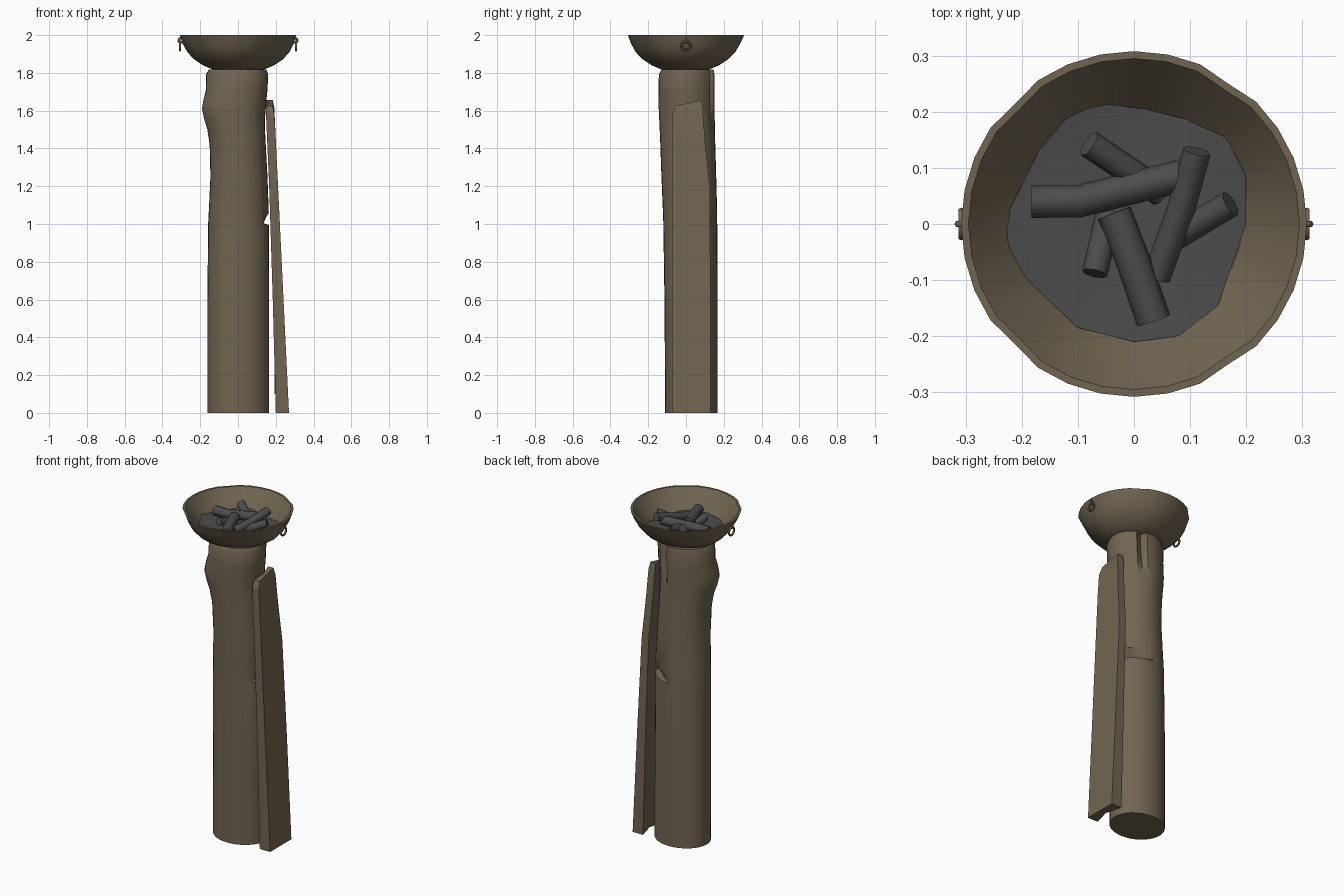
import bpy, bmesh, math, random
from mathutils import Vector

if "Cube" in bpy.data.objects:
    bpy.data.objects.remove(bpy.data.objects["Cube"])

random.seed(4)
TAU = 2 * math.pi


def material(name, rgb):
    m = bpy.data.materials.new(name)
    m.diffuse_color = (*rgb, 1)
    m.use_nodes = True
    m.node_tree.nodes["Principled BSDF"].inputs["Base Color"].default_value = m.diffuse_color
    return m


BROWN = material("weathered_brown", (0.165, 0.130, 0.083))
COAL = material("charcoal_grey", (0.073, 0.073, 0.075))


def loft(name, rings, mat, smooth=35, caps=(True, True)):
    """Skin a list of equal-length point rings, optionally capping the ends."""
    bm = bmesh.new()
    vs = [[bm.verts.new(p) for p in r] for r in rings]
    n = len(rings[0])
    for a, b in zip(vs, vs[1:]):
        for i in range(n):
            j = (i + 1) % n
            bm.faces.new((a[i], a[j], b[j], b[i]))
    if caps[0]:
        bm.faces.new(vs[0][::-1])
    if caps[1]:
        bm.faces.new(vs[-1])
    bmesh.ops.recalc_face_normals(bm, faces=bm.faces)
    me = bpy.data.meshes.new(name)
    bm.to_mesh(me)
    bm.free()
    me.materials.append(mat)
    ob = bpy.data.objects.new(name, me)
    bpy.context.collection.objects.link(ob)
    if smooth:
        bpy.ops.object.select_all(action='DESELECT')
        ob.select_set(True)
        bpy.context.view_layer.objects.active = ob
        bpy.ops.object.shade_smooth_by_angle(angle=math.radians(smooth))
    return ob


def angle_gap(a, b):
    return abs((a - b + 180) % 360 - 180)


# Trunk: z, left x, right x, front y, back y, bulge, crack depth, notch depth
trunk_rows = [
    (0.00, -.162, .165, -.110, .168, 0, 0, 0),
    (0.60, -.162, .165, -.114, .168, 0, 0, 0),
    (0.995, -.158, .164, -.120, .166, 0, 0, 0),
    (1.005, -.158, .164, -.120, .166, 0, 0, .05),
    (1.06, -.155, .163, -.122, .165, 0, 0, 0),
    (1.25, -.146, .156, -.130, .160, 0, 0, 0),
    (1.42, -.150, .147, -.136, .155, 0, 0, 0),
    (1.50, -.155, .143, -.139, .153, .010, .0, 0),
    (1.56, -.160, .143, -.141, .152, .026, .012, 0),
    (1.61, -.163, .147, -.143, .151, .034, .02, 0),
    (1.66, -.165, .151, -.144, .151, .022, .03, 0),
    (1.71, -.166, .156, -.145, .151, .005, .035, 0),
    (1.79, -.170, .160, -.144, .151, 0, .04, 0),
    (1.818, -.155, .150, -.130, .146, 0, .04, 0),
]
N = 32
rings = []
for z, x0, x1, y0, y1, bulge, crack, notch in trunk_rows:
    ring = []
    for i in range(N):
        deg = 360 * i / N
        a = math.radians(deg)
        k = 1 + (bulge * math.exp(-(angle_gap(deg, 200) / 40) ** 2)) / .16
        if i == 6:
            k -= crack / .16
        k -= notch / .16 * max(0, math.cos(math.radians(angle_gap(deg, 27) * 1.4))) \
            * (angle_gap(deg, 27) < 65)
        ring.append(((x0 + x1) / 2 + (x1 - x0) / 2 * k * math.cos(a),
                     (y0 + y1) / 2 + (y1 - y0) / 2 * k * math.sin(a), z))
    rings.append(ring)
loft("trunk", rings, BROWN)

# Leaning slab with a hollowed inner face: z, inner x, outer x, front y, back y
slab_rows = [
    (0.00, .200, .270, -.075, .130),
    (0.60, .184, .241, -.075, .130),
    (1.20, .165, .212, -.075, .126),
    (1.45, .154, .200, -.075, .100),
    (1.60, .148, .192, -.073, .088),
    (1.64, .148, .184, -.055, .080),
]
rings = []
for z, xi, xo, y0, y1 in slab_rows:
    pts = [(xo, y0), (xo, y1), (xi, y1), (xi + (xo - xi) * .4, (y0 + y1) / 2), (xi, y0)]
    tilt = .22 if z > 1.5 else 0
    rings.append([(x, y, z + tilt * (y - .01)) for x, y in pts])
loft("leaning_slab", rings, BROWN, smooth=20)

# Small grey chock between slab and trunk
loft("chock", [[(x, y, z) for x, y in ((.194, -.06), (.208, -.06), (.208, .0), (.194, .0))]
               for z in (.10, .25)], COAL, smooth=0)

# Beaten bowl: radius, height, dent amount (outside up, over the rim, inside down)
bowl_rows = [(.125, 1.817, .06), (.180, 1.840, .04), (.228, 1.872, .03), (.265, 1.910, .02),
             (.290, 1.955, .012), (.308, 2.0, 0), (.295, 2.0, 0), (.262, 1.955, .01),
             (.228, 1.910, .01), (.190, 1.862, .01)]
flat = {5, 12, 20, 27}  # rim points flattened into straight runs
waves = [random.uniform(0, TAU) for _ in range(3)]
rings = []
for r, z, dent in bowl_rows:
    ring = []
    for i in range(N):
        a = TAU * i / N
        k = 1 + dent * sum(math.sin((m + 2) * a + w) for m, w in enumerate(waves)) / 1.5
        if i in flat:
            k *= .978
        ring.append((r * k * math.cos(a), r * k * math.sin(a), z))
    rings.append(ring)
loft("bowl", rings, BROWN, smooth=40)

# Ash bed following the bowl wall
outline = [(-.06, .215), (.02, .205), (.10, .185), (.165, .155), (.20, .085), (.20, 0),
           (.15, -.145), (.08, -.20), (0, -.21), (-.10, -.185), (-.19, -.10),
           (-.23, -.03), (-.22, .03), (-.17, .13), (-.11, .20)]
edge = [(x, y, 1.882 + (math.hypot(x, y) - .2) * .9) for x, y in outline]
loft("ash_bed", [edge, [(x * .6, y * .6, 1.888) for x, y in outline]], COAL,
     smooth=40, caps=(False, True))


# Charred logs: swept octagons along short paths
def log(name, path, radius, sides=8):
    pts = [Vector(p) for p in path]
    rings = []
    for i, p in enumerate(pts):
        d = (pts[min(i + 1, len(pts) - 1)] - pts[max(i - 1, 0)]).normalized()
        u = d.cross(Vector((0, 0, 1))).normalized()
        v = u.cross(d)
        rings.append([p + radius * (math.cos(TAU * s / sides) * u + math.sin(TAU * s / sides) * v)
                      for s in range(sides)])
    loft(name, rings, COAL, smooth=50)


logs = [
    ([(-.08, .143, 1.955), (.05, .055, 1.895)], .025),
    ([(-.183, .04, 1.925), (-.10, .04, 1.925), (.10, .09, 1.938)], .029),
    ([(.112, .130, 1.968), (.085, .03, 1.938), (.04, -.095, 1.910)], .025),
    ([(-.035, .02, 1.932), (0, -.07, 1.930), (.035, -.172, 1.922)], .031),
    ([(.172, .036, 1.945), (.07, -.025, 1.900)], .024),
    ([(-.07, -.088, 1.935), (-.045, .02, 1.900)], .023),
]
for i, (path, r) in enumerate(logs, 1):
    log(f"charred_log_{i}", path, r)

# Carrying rings hung from staples on both sides of the rim
for side, s in (("left", -1), ("right", 1)):
    for part, loc, rot, big, small in (
            ("staple", (s * .302, 0, 1.972), (math.pi / 2, 0, 0), .012, .006),
            ("ring", (s * .308, 0, 1.943), (0, math.pi / 2, 0), .024, .006)):
        bpy.ops.mesh.primitive_torus_add(major_segments=14, minor_segments=6, major_radius=big,
                                         minor_radius=small, location=loc, rotation=rot)
        ob = bpy.context.object
        ob.name = f"{side}_{part}"
        ob.data.materials.append(BROWN)
        bpy.ops.object.shade_smooth_by_angle(angle=math.radians(60))
